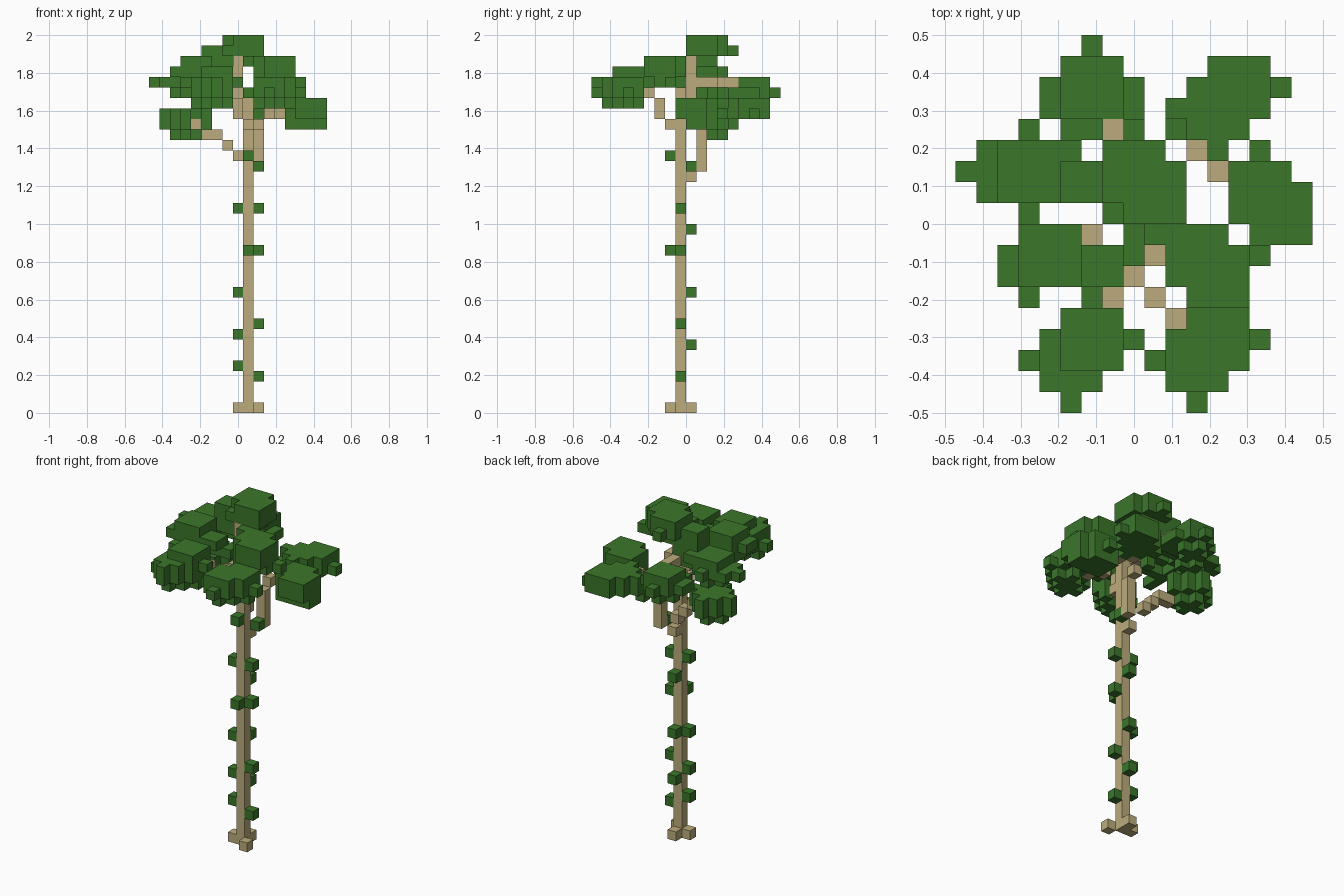
import bpy
import bmesh
from itertools import product
from mathutils import Vector

default_cube = bpy.data.objects.get("Cube")
if default_cube:
    bpy.data.objects.remove(default_cube, do_unlink=True)

# Edge of one block, and the lower corner of the block grid
SIZE = 2 / 36
CORNER = Vector((-8.5, -9, 0))


def make_material(name, colour):
    material = bpy.data.materials.new(name)
    material.use_nodes = True
    material.diffuse_color = colour
    material.node_tree.nodes["Principled BSDF"].inputs["Base Color"].default_value = colour
    return material


bark = make_material("pale bark", (0.5, 0.41, 0.2, 1))
foliage = make_material("leaf green", (0.043, 0.182, 0.023, 1))


def box(xs, ys, zs):
    """Block cells filling inclusive ranges; a plain number is one cell."""
    spans = [(s, s) if isinstance(s, int) else s for s in (xs, ys, zs)]
    return set(product(*(range(a, b + 1) for a, b in spans)))


def slab(x, y, z, layers=2):
    """Three by three block cells, stacked upward."""
    return box((x - 1, x + 1), (y - 1, y + 1), (z, z + layers - 1))


def blob(x, y, z, top=True, bottom=True):
    """Leaf tuft: wide diamond layer, square cap and small cross below."""
    cells = slab(x, y, z, layers=2 if top else 1)
    for dx, dy in product(range(-2, 3), repeat=2):
        reach = abs(dx) + abs(dy)
        if reach <= 2:
            cells.add((x + dx, y + dy, z))
        if bottom and reach <= 1:
            cells.add((x + dx, y + dy, z - 1))
    return cells


def path(*points):
    """Branch: a chain of block cells stepping from point to point."""
    cells = set()
    for start, end in zip(points, points[1:]):
        a, b = Vector(start), Vector(end)
        steps = int(max(abs(d) for d in b - a))
        for i in range(steps + 1):
            cells.add(tuple(round(c) for c in a.lerp(b, i / steps)))
    return cells


def build(name, cells, material):
    """Skin the outer faces of a set of block cells."""
    bm = bmesh.new()
    for cell in sorted(cells):
        for axis, sign in product(range(3), (-1, 1)):
            neighbour = list(cell)
            neighbour[axis] += sign
            if tuple(neighbour) in cells:
                continue
            normal, side = Vector(), Vector()
            normal[axis] = sign / 2
            side[(axis + 1) % 3] = 0.5
            up = normal.cross(side) * 2
            middle = Vector(cell) + Vector((0.5, 0.5, 0.5)) + normal + CORNER
            ring = (-side - up, side - up, side + up, up - side)
            bm.faces.new([bm.verts.new((middle + p) * SIZE) for p in ring])
    bmesh.ops.remove_doubles(bm, verts=bm.verts, dist=SIZE / 100)
    mesh = bpy.data.meshes.new(name)
    bm.to_mesh(mesh)
    bm.free()
    mesh.materials.append(material)
    obj = bpy.data.objects.new(name, mesh)
    bpy.context.collection.objects.link(obj)


# Wooden parts
wood = {
    "trunk": path((9, 8, 0), (9, 8, 30)),
    "roots": {(10, 7, 0), (8, 8, 0), (9, 9, 0)},
    "crown_stem": path((8, 8, 29), (8, 9, 30), (8, 9, 33)),
    "back_branch": path((8, 10, 31), (7, 13, 31)),
    "back_left_branch": path((9, 9, 22), (10, 10, 23), (10, 10, 26),
                             (11, 12, 28), (12, 11, 28)),
    "lower_right_branch": path((8, 10, 24), (4, 10, 27)),
    "upper_right_branch": path((7, 9, 30), (6, 8, 31)),
    "front_right_branch": path((9, 7, 27), (8, 6, 28), (7, 5, 30)),
    "front_left_branch": path((8, 6, 29), (10, 4, 30)),
}

# Leaf clumps
leaves = {
    "front_right_leaves": blob(5, 2, 30) | blob(6, 3, 31) | {(5, 0, 31), (7, 3, 29)},
    "front_left_leaves": blob(11, 2, 30) | blob(12, 3, 30) - {(12, 5, 30)},
    "right_leaves": (slab(4, 7, 32) | box((2, 7), (6, 7), 32)
                     | box(3, (5, 9), 31) | box((4, 8), 7, 31)),
    "upper_right_leaves": (blob(3, 11, 31) | box((0, 7), 11, 31) | box(1, (10, 12), 31)
                           | box((5, 7), (10, 11), (32, 34)) | {(5, 12, 32)}),
    "lower_right_leaves": blob(3, 11, 27) | blob(3, 11, 28, top=False),
    "top_leaves": (slab(8, 11, 34) | slab(9, 10, 34) | box((7, 10), 9, 34)
                   | box((8, 9), (10, 11), 33) | {(8, 13, 34), (9, 8, 33), (8, 8, 31)}),
    "back_right_leaves": blob(6, 15, 30) | box((4, 8), 14, 30) | box((5, 8), 13, 30),
    "back_left_leaves": (blob(12, 14, 28, bottom=False) | blob(12, 14, 29, top=False)
                         | slab(13, 15, 28) | box(10, 13, (27, 28)) | {(15, 15, 28)}),
    "left_leaves": (slab(14, 10, 27, layers=3) | slab(15, 9, 28)
                    | box(16, (9, 10), 27) | {(14, 12, 28)}),
    "middle_left_leaves": (slab(11, 7, 32) | slab(12, 6, 32)
                           | box((10, 13), (6, 7), 31) | {(14, 7, 31)}),
}

# Single leaf blocks on each side of the trunk
sprigs = {"front": (9, 7, (15, 24)), "back": (9, 9, (6, 11, 17)),
          "left": (10, 8, (3, 8, 15, 19)), "right": (8, 8, (4, 7, 11, 19))}
for side, (x, y, heights) in sprigs.items():
    leaves[side + "_trunk_leaves"] = {(x, y, z) for z in heights}
leaves["branch_fork_leaf"] = {(10, 9, 23)}

# Each cell belongs to one part only; wood comes first
used = set()
for parts, material in ((wood, bark), (leaves, foliage)):
    for name, cells in parts.items():
        build(name, cells - used, material)
        used |= cells
